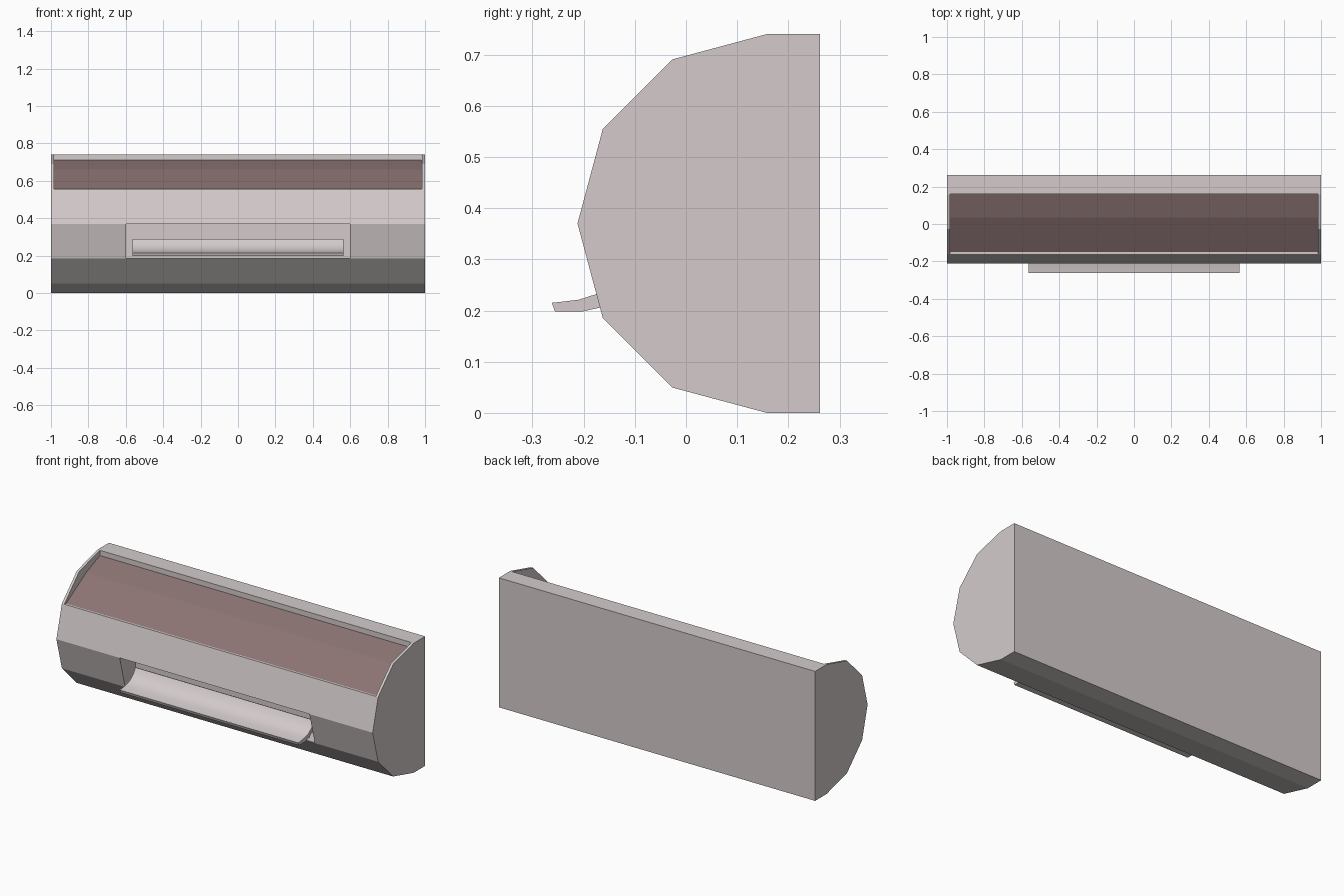
import bpy, bmesh, math

if "Cube" in bpy.data.objects:
    bpy.data.objects.remove(bpy.data.objects["Cube"])


def material(name, rgb):
    m = bpy.data.materials.new(name)
    m.diffuse_color = (*rgb, 1)
    m.use_nodes = True
    m.node_tree.nodes["Principled BSDF"].inputs["Base Color"].default_value = m.diffuse_color
    return m


def prism(name, profile, x0, x1, mat=None):
    """Extrude a closed (y, z) profile along x."""
    bm = bmesh.new()
    face = bm.faces.new([bm.verts.new((x0, y, z)) for y, z in profile])
    out = bmesh.ops.extrude_face_region(bm, geom=[face])
    moved = [v for v in out["geom"] if isinstance(v, bmesh.types.BMVert)]
    bmesh.ops.translate(bm, vec=(x1 - x0, 0, 0), verts=moved)
    bmesh.ops.recalc_face_normals(bm, faces=bm.faces)
    mesh = bpy.data.meshes.new(name)
    bm.to_mesh(mesh)
    bm.free()
    ob = bpy.data.objects.new(name, mesh)
    bpy.context.collection.objects.link(ob)
    if mat:
        mesh.materials.append(mat)
    return ob


def cut(target, cutter):
    mod = target.modifiers.new(cutter.name, "BOOLEAN")
    mod.operation = "DIFFERENCE"
    mod.solver = "EXACT"
    mod.object = cutter
    cutter.hide_render = True
    cutter.hide_set(True)


shell = material("pale_shell", (0.66, 0.6, 0.6))
brown = material("dark_brown", (0.26, 0.17, 0.17))

# Casing: half of a twelve-sided cylinder with a flat back
R, CY, CZ = 0.37, 0.158, 0.37
arc = [(CY - R * math.cos(math.radians(a)), CZ + R * math.sin(math.radians(a)))
       for a in range(-90, 91, 30)]
casing = prism("casing", [(0.262, 0)] + arc + [(0.262, 0.74)], -1, 1, shell)

# Intake recess in the upper front, leaving thin end walls
floor = [(-0.15, 0.55), (0.035, 0.66), (0.16, 0.71)]
cut(casing, prism("intake_cutter",
                  [(-0.3, 0.555), (-0.15, 0.555), (-0.15, 0.54), (0.035, 0.65),
                   (0.16, 0.70), (0.16, 0.9), (-0.3, 0.9)], -0.985, 0.985))

# Air outlet pocket in the lower front
cut(casing, prism("outlet_cutter",
                  [(-0.3, 0.188), (-0.07, 0.188), (-0.07, 0.37), (-0.3, 0.37)],
                  -0.6, 0.6))

# Brown intake panel lying on the recess floor
prism("intake_panel", floor + [(y, z - 0.012) for y, z in reversed(floor)],
      -0.985, 0.98, brown)

# Curved louver tilting out of the outlet
upper = [(-0.262, 0.215), (-0.21, 0.221), (-0.172, 0.233), (-0.14, 0.257), (-0.12, 0.29)]
lower = [(-0.105, 0.283), (-0.127, 0.243), (-0.162, 0.207), (-0.203, 0.198), (-0.256, 0.198)]
louver = prism("louver", upper + lower, -0.565, 0.565, shell)
bpy.context.view_layer.objects.active = louver
louver.select_set(True)
bpy.ops.object.shade_smooth_by_angle(angle=math.radians(40))
